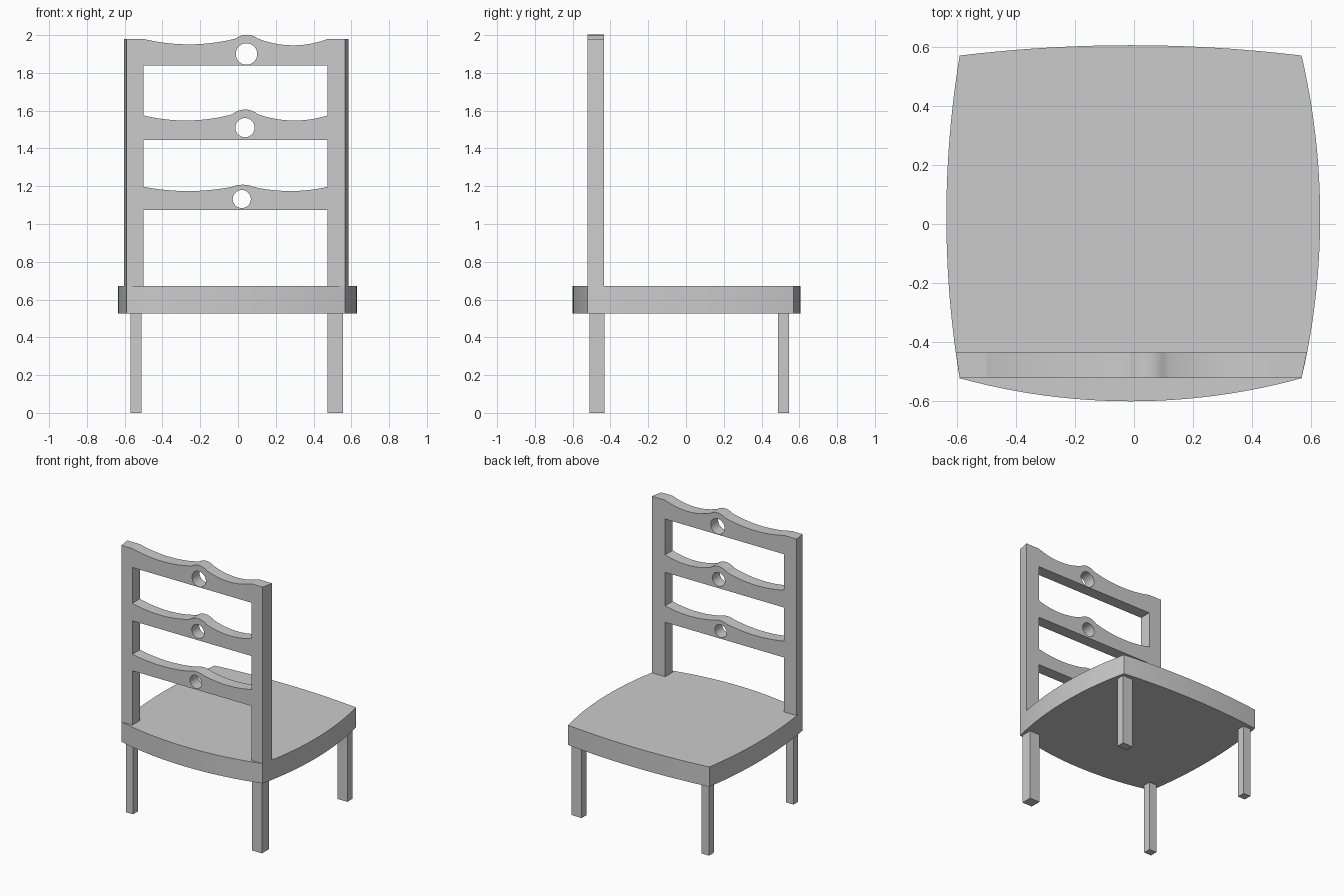
import bpy, bmesh, math
from mathutils import Vector

if "Cube" in bpy.data.objects:
    bpy.data.objects.remove(bpy.data.objects["Cube"])


def arc(p, q, sag, n=24):
    """Circular arc from p to q (q left out), bulging by sag to the right of p->q."""
    p, q = Vector(p), Vector(q)
    d = q - p
    half = d.length / 2
    r = (half * half + sag * sag) / (2 * abs(sag))
    side = Vector((d.y, -d.x)).normalized() * math.copysign(1, sag)
    a = math.asin(min(1, half / r))
    centre = (p + q) / 2 - side * (r - abs(sag))
    u = d.normalized()
    return [centre + r * (u * math.sin(t) + side * math.cos(t))
            for t in (-a + 2 * a * i / n for i in range(n))]


def smooth(ob):
    bpy.ops.object.select_all(action='DESELECT')
    ob.select_set(True)
    bpy.context.view_layer.objects.active = ob
    bpy.ops.object.shade_smooth_by_angle(angle=math.radians(20))


def prism(name, outline, z0, z1):
    """Extrude a plan outline (counter-clockwise) from z0 to z1."""
    bm = bmesh.new()
    face = bm.faces.new([bm.verts.new((x, y, z0)) for x, y in outline])
    ext = bmesh.ops.extrude_face_region(bm, geom=[face], use_keep_orig=True)
    for v in ext['geom']:
        if isinstance(v, bmesh.types.BMVert):
            v.co.z = z1
    bmesh.ops.recalc_face_normals(bm, faces=bm.faces)
    me = bpy.data.meshes.new(name)
    bm.to_mesh(me)
    bm.free()
    ob = bpy.data.objects.new(name, me)
    bpy.context.collection.objects.link(ob)
    return ob


def rail(name, bottom, end, bump, dips, rise, hole):
    """Back rail: wavy top edge, flat bottom, round hole through the centre."""
    x0, x1, zb = bump
    outer = [Vector((0.475, bottom))]
    outer += arc((0.475, end), (x1, zb), -dips[1])
    outer += arc((x1, zb), (x0, zb), rise, 12)
    outer += arc((x0, zb), (-0.5, end), -dips[0])
    outer += [Vector((-0.5, end)), Vector((-0.5, bottom))]
    hx, hz, hr = hole
    ring = [Vector((hx + hr * math.cos(t), hz + hr * math.sin(t)))
            for t in (math.tau * i / 32 for i in range(32))]
    cu = bpy.data.curves.new(name, 'CURVE')
    cu.dimensions = '2D'
    cu.fill_mode = 'BOTH'
    cu.extrude = 0.0435
    for pts in (outer, ring):
        sp = cu.splines.new('POLY')
        sp.points.add(len(pts) - 1)
        for s, p in zip(sp.points, pts):
            s.co = (p.x, p.y, 0, 1)
        sp.use_cyclic_u = True
    ob = bpy.data.objects.new(name, cu)
    ob.location.y = -0.4785
    ob.rotation_euler.x = math.pi / 2
    bpy.context.collection.objects.link(ob)
    bpy.ops.object.select_all(action='DESELECT')
    ob.select_set(True)
    bpy.context.view_layer.objects.active = ob
    bpy.ops.object.convert(target='MESH')
    smooth(bpy.context.object)


# Seat with four bowed edges
fl, fr, br, bl = (-0.59, -0.522), (0.567, -0.522), (0.567, 0.57), (-0.59, 0.57)
seat = prism("seat", arc(fl, fr, 0.078) + arc(fr, br, 0.063)
             + arc(br, bl, 0.035) + arc(bl, fl, 0.045), 0.525, 0.672)
smooth(seat)

# Back posts, outer sides following the seat edge
prism("left_post", [(-0.59, -0.522), (-0.5, -0.522), (-0.5, -0.435), (-0.603, -0.435)], 0.67, 1.98)
prism("right_post", [(0.475, -0.522), (0.567, -0.522), (0.585, -0.435), (0.475, -0.435)], 0.67, 1.98)

# Back rails
rail("top_rail", 1.84, 1.98, (-0.012, 0.105, 1.982), (0.03, 0.035), 0.02, (0.045, 1.90, 0.057))
rail("middle_rail", 1.445, 1.575, (-0.03, 0.105, 1.581), (0.03, 0.03), 0.025, (0.037, 1.51, 0.051))
rail("lower_rail", 1.075, 1.197, (-0.035, 0.085, 1.196), (0.022, 0.022), 0.012, (0.02, 1.132, 0.048))

# Legs
for name, x0, x1, y0, y1 in (
        ("front_left_leg", -0.57, -0.51, -0.50, -0.445),
        ("front_right_leg", 0.473, 0.555, -0.512, -0.432),
        ("back_left_leg", -0.57, -0.51, 0.488, 0.546),
        ("back_right_leg", 0.473, 0.555, 0.488, 0.546)):
    prism(name, [(x0, y0), (x1, y0), (x1, y1), (x0, y1)], 0, 0.526)
